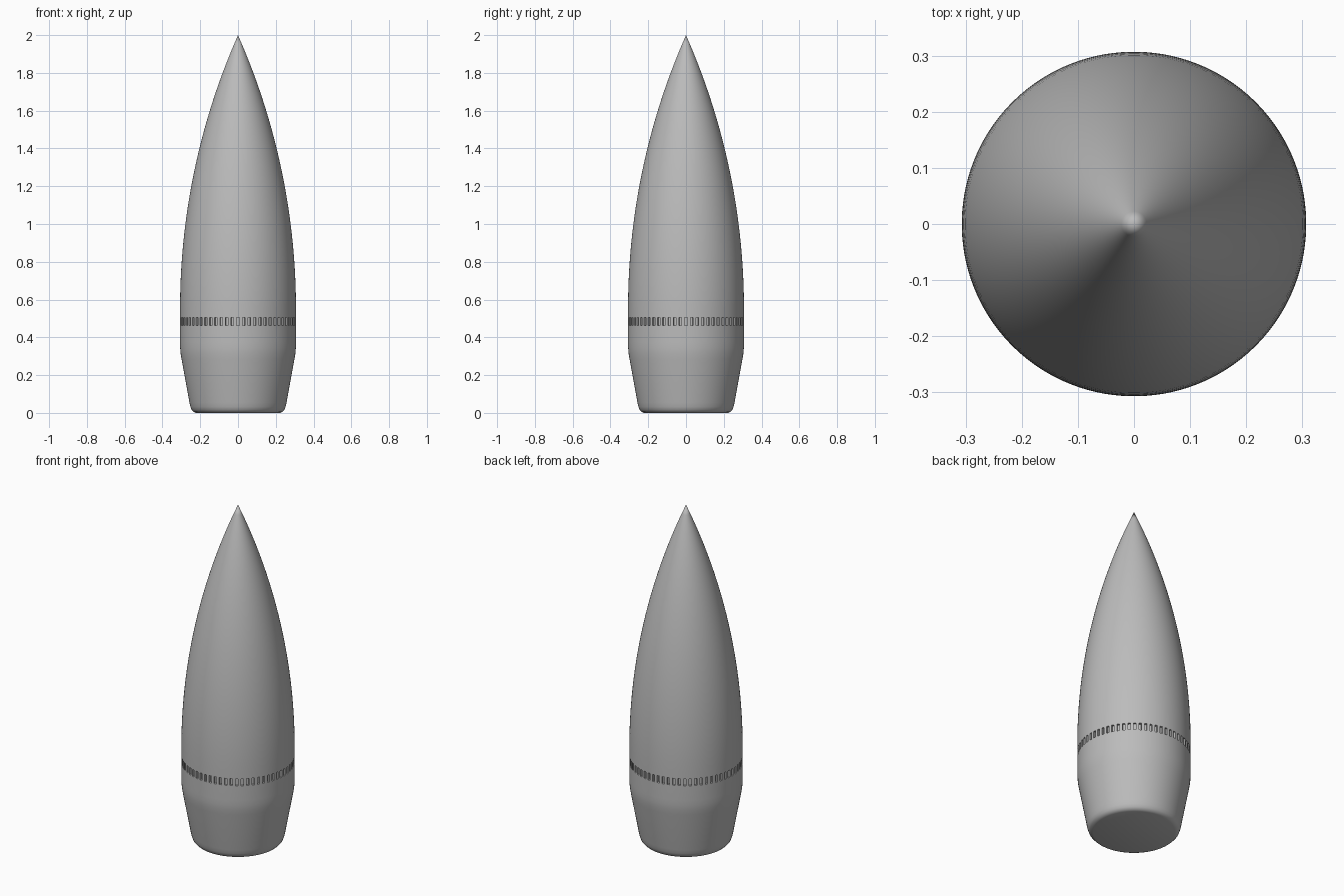
import bpy, bmesh, math

cube = bpy.data.objects.get("Cube")
if cube:
    bpy.data.objects.remove(cube, do_unlink=True)

SLOTS = 64
SEG = SLOTS * 2
R = 0.307                 # widest radius
NOSE_Z, TIP_Z = 0.55, 2.0
BAND_LOW, BAND_HIGH = 0.462, 0.505


def nose_radius(z):
    """Circular-arc nose, tangent to the straight body."""
    length = TIP_Z - NOSE_Z
    rho = (R * R + length * length) / (2 * R)
    return math.sqrt(rho * rho - (z - NOSE_Z) ** 2) + R - rho


# Profile: rounded base, tapered tail, straight body, curved nose
profile = [(0.222, 0), (0.236, 0.005), (0.246, 0.016), (0.252, 0.032), (0.257, 0.055),
           (0.299, 0.285), (0.304, 0.315), (0.3065, 0.345), (R, 0.375),
           (R, BAND_LOW), (R, BAND_HIGH)]
steps = 28
for i in range(steps):
    z = NOSE_Z + (TIP_Z - NOSE_Z) * i / steps
    profile.append((nose_radius(z), z))

bm = bmesh.new()
rings = []
for r, z in profile:
    rings.append([bm.verts.new((r * math.cos(a), r * math.sin(a), z))
                  for a in (2 * math.pi * (k + 0.5) / SEG for k in range(SEG))])
tip = bm.verts.new((0, 0, TIP_Z))

slot_faces = []
for low, high in zip(rings, rings[1:]):
    for k in range(SEG):
        n = (k + 1) % SEG
        face = bm.faces.new((low[k], low[n], high[n], high[k]))
        if low is rings[9] and k % 2:
            slot_faces.append(face)
for k in range(SEG):
    bm.faces.new((rings[-1][k], rings[-1][(k + 1) % SEG], tip))
bm.faces.new(list(reversed(rings[0])))

# Ring of pressed slots
bm.normal_update()
bmesh.ops.inset_individual(bm, faces=slot_faces, thickness=0.001, depth=0)
walls = bmesh.ops.extrude_discrete_faces(bm, faces=slot_faces)["faces"]
for face in walls:
    middle = face.calc_center_median()
    inward = middle.copy()
    inward.z = 0
    inward.normalize()
    bmesh.ops.translate(bm, verts=face.verts, vec=inward * -0.013)

bm.normal_update()
mesh = bpy.data.meshes.new("pointed_body")
bm.to_mesh(mesh)
bm.free()
body = bpy.data.objects.new("pointed_body", mesh)
bpy.context.collection.objects.link(body)

# Plain grey metal
grey = bpy.data.materials.new("grey_metal")
grey.use_nodes = True
colour = (0.5, 0.5, 0.5, 1)
grey.diffuse_color = colour
grey.node_tree.nodes["Principled BSDF"].inputs["Base Color"].default_value = colour
mesh.materials.append(grey)

bpy.context.view_layer.objects.active = body
body.select_set(True)
bpy.ops.object.shade_smooth_by_angle(angle=math.radians(35))
